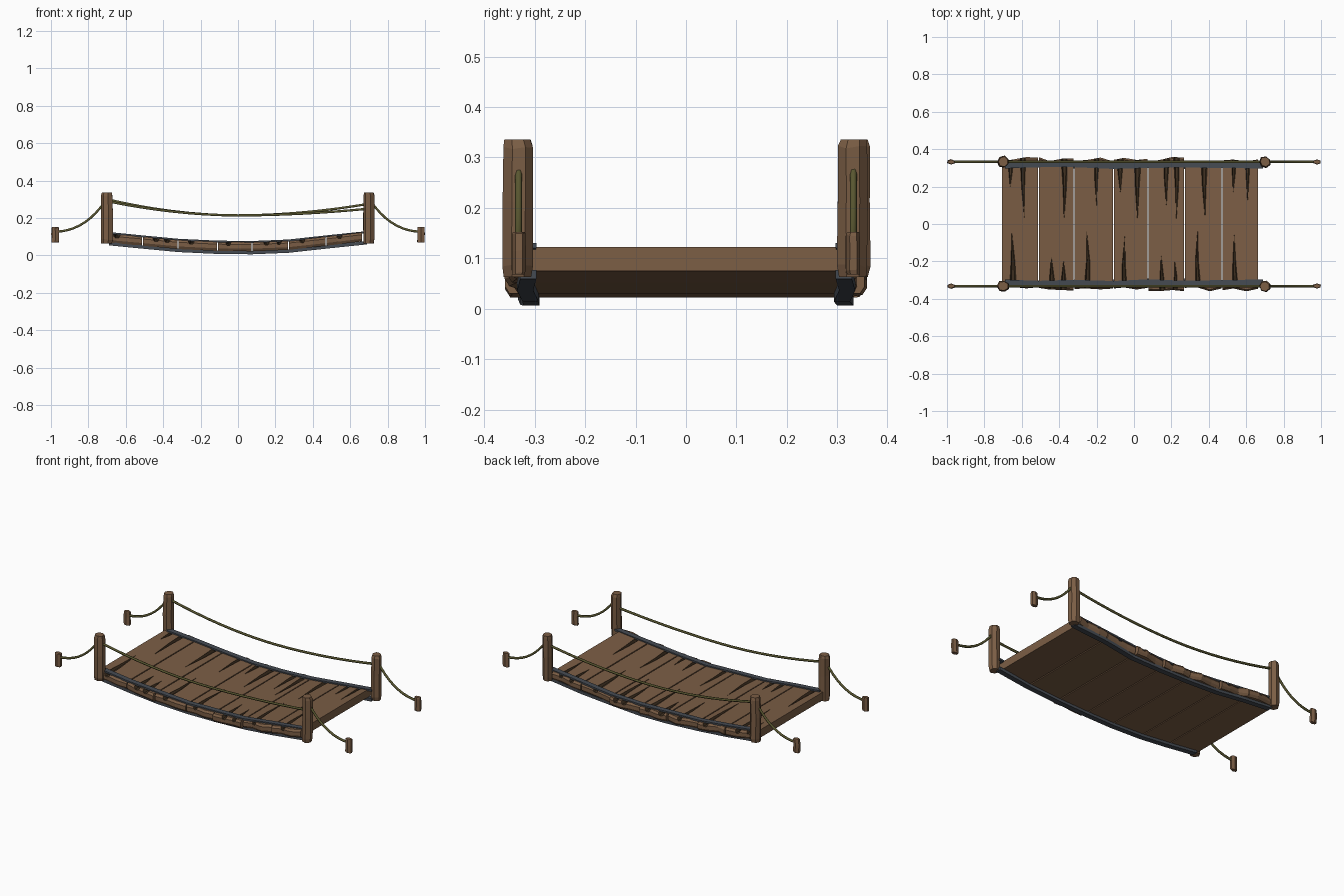
import bpy, bmesh, math, random
from mathutils import Vector

if "Cube" in bpy.data.objects:
    bpy.data.objects.remove(bpy.data.objects["Cube"])

random.seed(4)
J = lambda a: random.uniform(-a, a)


def material(name, rgb):
    m = bpy.data.materials.new(name)
    m.diffuse_color = (*rgb, 1)
    m.use_nodes = True
    m.node_tree.nodes["Principled BSDF"].inputs["Base Color"].default_value = m.diffuse_color
    return m


WOOD = material("wood", (0.20, 0.112, 0.06))
CRACK = material("dark_wood", (0.05, 0.03, 0.015))
ROPE = material("rope", (0.10, 0.095, 0.03))
STRAP = material("strap", (0.06, 0.07, 0.085))


def finish(name, bm, *mats):
    bmesh.ops.recalc_face_normals(bm, faces=bm.faces)
    me = bpy.data.meshes.new(name)
    bm.to_mesh(me)
    bm.free()
    for m in mats:
        me.materials.append(m)
    ob = bpy.data.objects.new(name, me)
    bpy.context.collection.objects.link(ob)
    return ob


def loft(bm, rings, closed=True):
    vs = [[bm.verts.new(p) for p in r] for r in rings]
    n = len(rings[0])
    for a, b in zip(vs, vs[1:]):
        for i in range(n):
            bm.faces.new((a[i], a[(i + 1) % n], b[(i + 1) % n], b[i]))
    bm.faces.new(vs[0])
    bm.faces.new(vs[-1])


# Deck profile: plank seams and their top heights
SEAM = [-0.71, -0.51, -0.32, -0.11, 0.075, 0.27, 0.47, 0.665]
TOP = [0.118, 0.100, 0.082, 0.072, 0.070, 0.078, 0.100, 0.123]
THICK = 0.048

# Cracks per plank: (x, y of tip), the sign gives the end they start from
CRACKS = [
    [(-0.66, 0.20), (-0.59, 0.03), (-0.65, -0.05)],
    [(-0.37, 0.03), (-0.44, -0.18), (-0.38, -0.20)],
    [(-0.20, 0.10), (-0.25, -0.04)],
    [(-0.07, 0.17), (0.02, 0.03), (-0.05, -0.06)],
    [(0.17, 0.10), (0.23, 0.03), (0.15, -0.17), (0.22, -0.20)],
    [(0.38, 0.04), (0.34, -0.04)],
    [(0.53, 0.17), (0.61, 0.12), (0.54, -0.06)],
]


# Planks: rough chopped ends, tilted to follow the sag
def plank(i):
    x0, x1 = SEAM[i] + 0.003, SEAM[i + 1] - 0.003
    z0, z1 = TOP[i], TOP[i + 1]
    height = lambda x: z0 + (z1 - z0) * (x - SEAM[i]) / (SEAM[i + 1] - SEAM[i])
    bm = bmesh.new()
    outline = []
    for s in (-1, 1):
        side = [(x0 + (x1 - x0) * t, s * (0.347 + J(0.013))) for t in (0, 0.3, 0.68, 1)]
        outline += side if s < 0 else side[::-1]
    inset = [(x, y - math.copysign(0.009, y)) for x, y in outline]
    rings = []
    for pts, d in ((inset, 0), (outline, 0.012), (outline, 0.034), (inset, THICK)):
        rings.append([(x, y, height(x) - d) for x, y in pts])
    loft(bm, rings)
    ob = finish(f"plank_{i + 1}", bm, WOOD, CRACK)

    # Tapering grooves split into the plank ends
    bm = bmesh.new()
    for x, tip in CRACKS[i]:
        end = math.copysign(0.39, tip)
        w, dep = 0.019 + J(0.004), 0.021
        rings = []
        for t, y in ((1, end), (0.5, tip + (end - tip) * 0.45), (0.04, tip)):
            cx = x + J(0.005)
            ring = [(cx - w * t, y, height(cx - w * t) + 0.004), (cx - w * t, y, height(cx) - 0.004 * t),
                    (cx - w * 0.5 * t, y, height(cx) - dep * t), (cx + w * 0.5 * t, y, height(cx) - dep * t),
                    (cx + w * t, y, height(cx) - 0.004 * t), (cx + w * t, y, height(cx + w * t) + 0.004)]
            rings.append(ring)
        loft(bm, rings)
    for f in bm.faces:
        f.material_index = 1
    cut = finish("crack_cutter", bm, WOOD, CRACK)
    cut.hide_render = True
    mod = ob.modifiers.new("cracks", "BOOLEAN")
    mod.operation, mod.solver, mod.object = "DIFFERENCE", "EXACT", cut
    bpy.context.view_layer.objects.active = ob
    bpy.ops.object.modifier_apply(modifier=mod.name)
    bpy.data.objects.remove(cut)


for i in range(7):
    plank(i)


# Straps above and below the deck edges
def strap(name, s, offset, thick):
    rings = []
    for k, (x, z) in enumerate(zip(SEAM, TOP)):
        x = -0.69 if k == 0 else 0.69 if k == 7 else x
        y = s * (0.313 + (J(0.008) if 0 < k < 7 else 0))
        z += offset
        w = 0.016
        rings.append([(x, y - w, z), (x, y + w, z), (x, y + w, z + thick), (x, y - w, z + thick)])
    bm = bmesh.new()
    loft(bm, rings)
    finish(name, bm, STRAP)


for s, side in ((-1, "front"), (1, "back")):
    strap(f"{side}_top_strap", s, -0.003, 0.010)
    strap(f"{side}_bottom_strap", s, -THICK - 0.016, 0.018)


# Rough hewn posts and stakes
def hewn(name, x, y, z0, z1, rx, ry, sides, rough):
    rings = []
    wob = [1 + J(rough) for _ in range(sides)]
    for t, k in ((0, 0.9), (0.08, 1), (0.55, 1.0), (0.94, 0.97), (1, 0.84)):
        dx, dy = J(rx * 0.06), J(ry * 0.06)
        rings.append([(x + dx + rx * k * wob[i] * math.cos((i + 0.5) * math.tau / sides),
                       y + dy + ry * k * wob[i] * math.sin((i + 0.5) * math.tau / sides),
                       z0 + (z1 - z0) * t + (J(0.004) if 0 < t < 1 else 0)) for i in range(sides)])
    bm = bmesh.new()
    loft(bm, rings)
    finish(name, bm, WOOD)


# Ropes: thin six-sided tubes on sagging paths
def rope(name, pts):
    cu = bpy.data.curves.new(name, "CURVE")
    cu.dimensions = "3D"
    cu.bevel_depth, cu.bevel_resolution, cu.use_fill_caps = 0.007, 1, True
    sp = cu.splines.new("POLY")
    sp.points.add(len(pts) - 1)
    for p, q in zip(sp.points, pts):
        p.co = (*q, 1)
    cu.materials.append(ROPE)
    ob = bpy.data.objects.new(name, cu)
    bpy.context.collection.objects.link(ob)


for s, side in ((-1, "front"), (1, "back")):
    y = 0.332 * s
    for e, end in ((-1, "left"), (1, "right")):
        hewn(f"{side}_{end}_post", 0.70 * e, y, 0.063, 0.336, 0.031, 0.031, 7, 0.08)
        hewn(f"{side}_{end}_stake", 0.978 * e, y, 0.068, 0.152, 0.022, 0.014, 6, 0.04)
        a, b, c = (Vector((0.71 * e, y, 0.29)), Vector((0.82 * e, y, 0.13)), Vector((0.975 * e, y, 0.127)))
        rope(f"{side}_{end}_anchor_rope",
             [a * (1 - t) ** 2 + b * 2 * t * (1 - t) + c * t * t for t in (k / 9 for k in range(10))])
    # Handrail rope, slightly lower at the right end
    zl, zr = (0.29, 0.25) if s < 0 else (0.30, 0.276)
    rail = []
    for k in range(17):
        u = -1 + k / 8
        z = 0.214 + ((zr if u > 0 else zl) - 0.214) * abs(u) ** 1.9
        rail.append((0.70 * u, y, z))
    rope(f"{side}_handrail_rope", rail)
